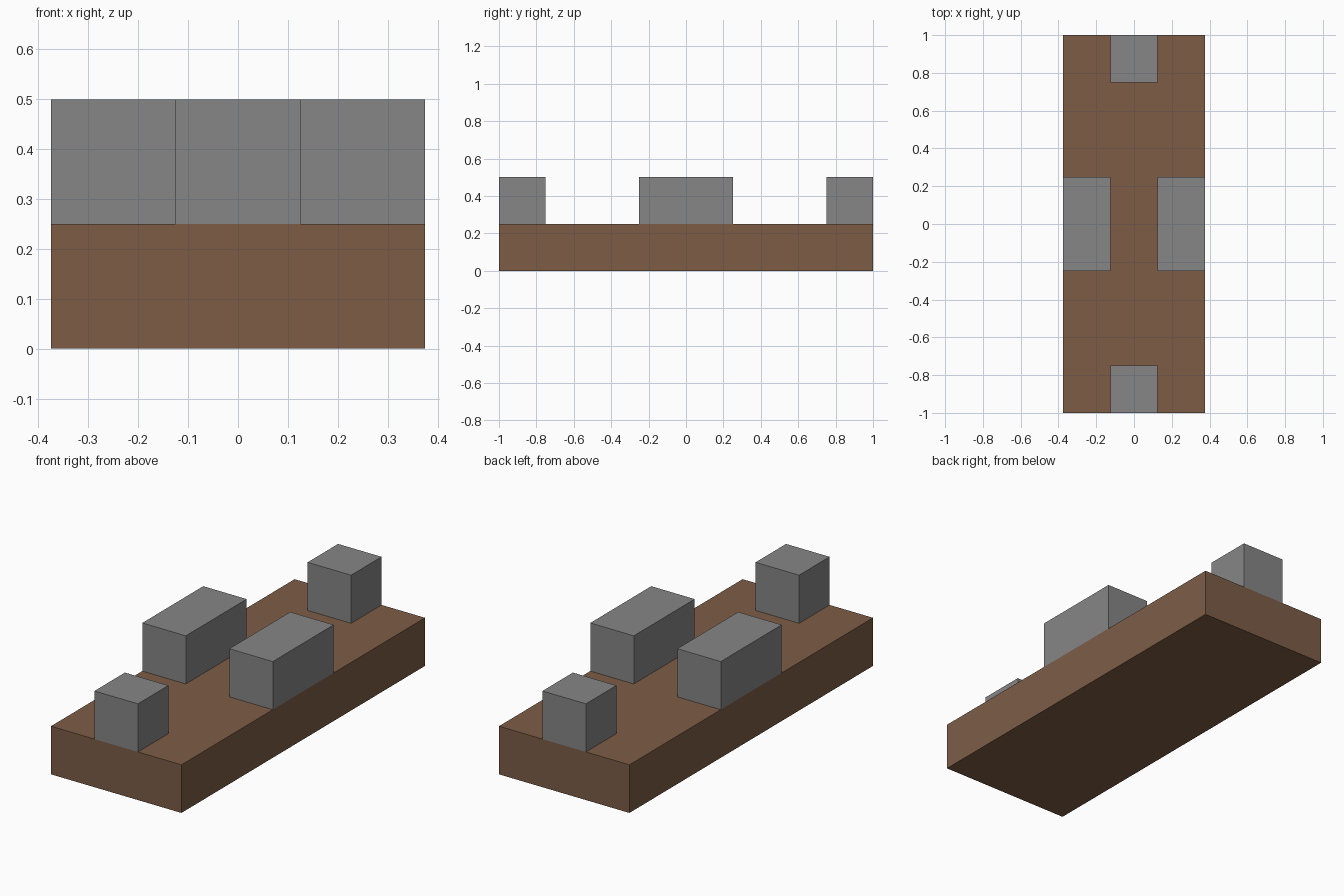
import bpy
import bmesh
from mathutils import Matrix, Vector

cube = bpy.data.objects.get("Cube")
if cube:
    bpy.data.objects.remove(cube, do_unlink=True)


def make_material(name, rgb):
    mat = bpy.data.materials.new(name)
    mat.use_nodes = True
    color = (*rgb, 1.0)
    mat.diffuse_color = color
    mat.node_tree.nodes["Principled BSDF"].inputs["Base Color"].default_value = color
    return mat


def add_box(name, center, size, mat):
    mesh = bpy.data.meshes.new(name)
    bm = bmesh.new()
    bmesh.ops.create_cube(bm, size=1.0, matrix=Matrix.Diagonal((*size, 1.0)))
    bm.to_mesh(mesh)
    bm.free()
    mesh.materials.append(mat)
    obj = bpy.data.objects.new(name, mesh)
    obj.location = Vector(center)
    bpy.context.collection.objects.link(obj)
    return obj


brown = make_material("brown", (0.205, 0.108, 0.062))
grey = make_material("grey", (0.238, 0.238, 0.238))

UNIT = 0.25  # height of every layer and width of every block

# Base slab
add_box("base_slab", (0, 0, UNIT / 2), (3 * UNIT, 8 * UNIT, UNIT), brown)

# Long blocks on the sides, cubes at the ends
block_z = 1.5 * UNIT
for sign, side, end in ((1, "left", "back"), (-1, "right", "front")):
    add_box(side + "_block", (sign * UNIT, 0, block_z), (UNIT, 2 * UNIT, UNIT), grey)
    add_box(end + "_block", (0, sign * 3.5 * UNIT, block_z), (UNIT, UNIT, UNIT), grey)
